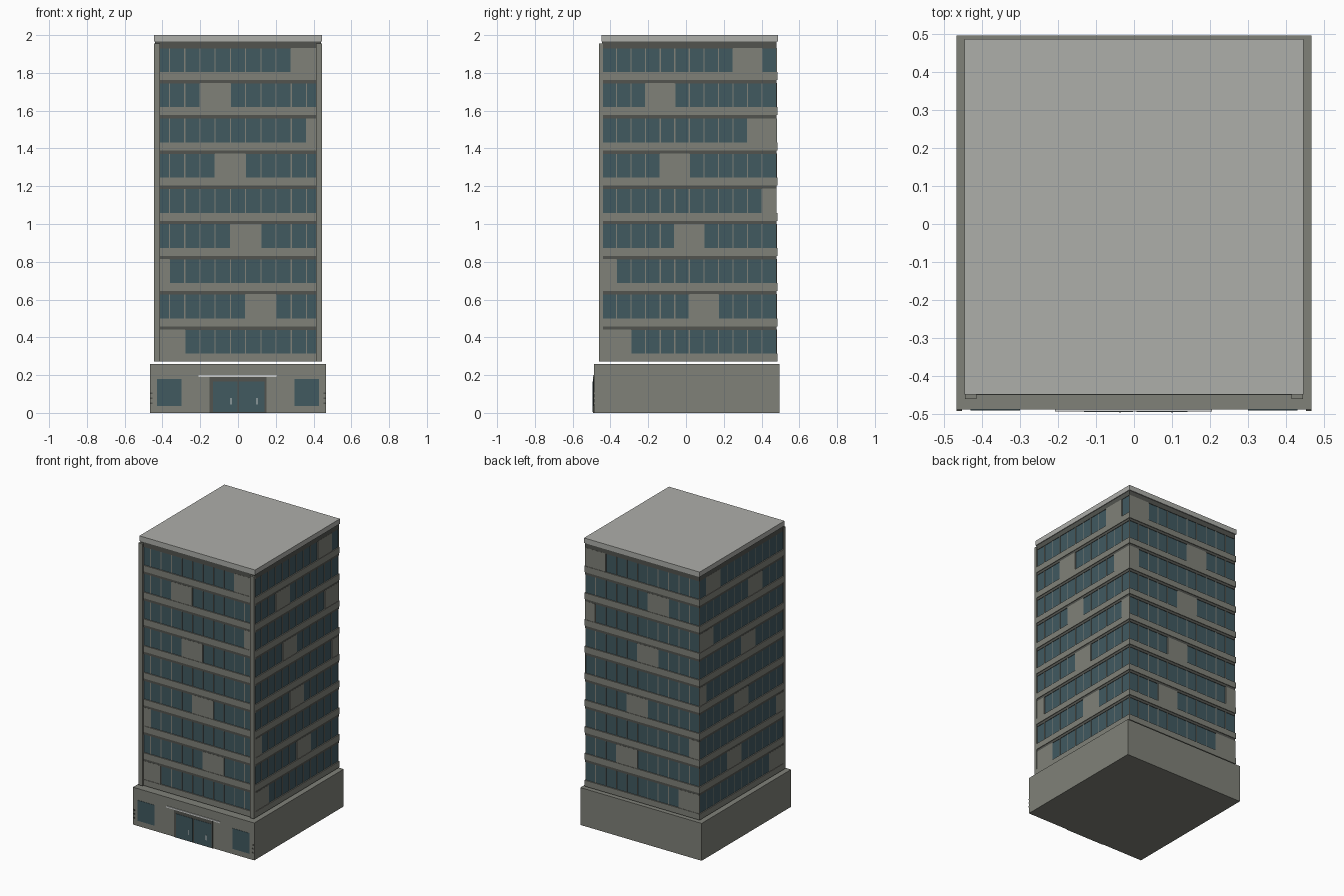
import bpy, bmesh

if "Cube" in bpy.data.objects:
    bpy.data.objects.remove(bpy.data.objects["Cube"])

def material(name, rgb):
    m = bpy.data.materials.new(name)
    m.diffuse_color = (*rgb, 1)
    m.use_nodes = True
    m.node_tree.nodes["Principled BSDF"].inputs["Base Color"].default_value = m.diffuse_color
    return m

CONCRETE = material("concrete grey", (0.215, 0.22, 0.19))
ROOF = material("roof light grey", (0.42, 0.425, 0.40))
GLASS = material("blue glass", (0.052, 0.10, 0.118))
DARK = material("dark grey trim", (0.085, 0.088, 0.078))
WHITE = material("pale metal", (0.62, 0.63, 0.62))

def boxes(name, mat, items):
    """One object made of boxes, each (x0, x1, y0, y1, z0, z1)."""
    bm = bmesh.new()
    for x0, x1, y0, y1, z0, z1 in items:
        vs = bmesh.ops.create_cube(bm, size=1)["verts"]
        for v in vs:
            v.co = (x1 if v.co.x > 0 else x0,
                    y1 if v.co.y > 0 else y0,
                    z1 if v.co.z > 0 else z0)
    me = bpy.data.meshes.new(name)
    bm.to_mesh(me)
    bm.free()
    me.materials.append(mat)
    ob = bpy.data.objects.new(name, me)
    bpy.context.collection.objects.link(ob)
    return ob

# Tower dimensions
HX, Y0, Y1 = 0.437, -0.443, 0.477      # glass planes
Z0, PITCH, FLOORS = 0.272, 0.1863, 9
SILL, HEAD = 0.042, 0.168              # window bottom and top within a floor
NX, NY = 11, 12                        # window bays per face
BX, BY = 2 * 0.443 / NX, 0.925 / NY
YS = -0.445                            # start of the side bays

def around(d, z0, z1):
    """Solid storey slab standing d proud of the glass."""
    return (-HX - d, HX + d, Y0 - d, Y1 + d, z0, z1)

def on_x_faces(a, b, d, z0, z1):
    """Plates on the front and back, spanning x = a..b."""
    a, b = max(a, -HX - d), min(b, HX + d)
    return [(a, b, Y0 - d, Y0 + 0.001, z0, z1), (a, b, Y1 - 0.001, Y1 + d, z0, z1)]

def on_y_faces(a, b, d, z0, z1):
    """Plates on the left and right, spanning y = a..b."""
    a, b = max(a, Y0 - d), min(b, Y1 + d)
    return [(-HX - d, -HX + 0.001, a, b, z0, z1), (HX - 0.001, HX + d, a, b, z0, z1)]

# Ground floor block
boxes("base_block", CONCRETE, [(-0.467, 0.467, -0.488, 0.495, 0, 0.26)])
boxes("base_windows", GLASS, [(s - 0.065, s + 0.065, -0.490, -0.485, 0.037, 0.18)
                              for s in (-0.365, 0.365)])

# Entrance
boxes("door_frame", DARK, [(-0.15, 0.15, -0.492, -0.485, 0, 0.19)])
boxes("door_leaves", GLASS, [(-0.132, -0.003, -0.494, -0.486, 0.004, 0.167),
                             (0.006, 0.14, -0.494, -0.486, 0.004, 0.167)])
boxes("door_handles", WHITE, [(x - 0.003, x + 0.003, -0.495, -0.49, 0.045, 0.08)
                              for x in (-0.037, 0.1)])
boxes("door_canopy", WHITE, [(-0.208, 0.205, -0.493, -0.485, 0.19, 0.2)])
boxes("corner_vents", DARK, [(s * 0.459 - 0.007, s * 0.459 + 0.007, -0.491, -0.485, z, z + 0.008)
                             for s in (-1, 1) for z in (0.046, 0.074, 0.1)])

# Glass core of the tower
boxes("window_glass", GLASS, [(-HX, HX, Y0, Y1, Z0 + 0.002, 1.96)])

# Storey bands with the dark strip under each
floor_z = [Z0 + i * PITCH for i in range(FLOORS)]
boxes("floor_bands", CONCRETE, [around(0.007, z, z + SILL) for z in floor_z])
boxes("window_heads", DARK, [around(0.003, z + HEAD, z + PITCH) for z in floor_z[:-1]]
      + [around(0.003, floor_z[-1] + HEAD, 1.965)])

# Mullions between the bays
mullions = []
for z in floor_z:
    for k in range(NX + 1):
        x = -0.443 + k * BX
        mullions += on_x_faces(x - 0.003, x + 0.003, 0.002, z + SILL, z + HEAD)
    for k in range(NY + 1):
        y = YS + k * BY
        mullions += on_y_faces(y - 0.003, y + 0.003, 0.002, z + SILL, z + HEAD)
boxes("mullions", CONCRETE, mullions)

# Blank wall panels: (first bay, number of bays) for each floor
front_blanks = [(0, 2), (6, 2), (0, 1), (5, 2), None, (4, 2), (10, 1), (3, 2), (9, 2)]
side_blanks = [(0, 2), (6, 2), (0, 1), (5, 2), (11, 1), (4, 2), (10, 2), (3, 2), (9, 2)]
panels = []
for z, fb, sb in zip(floor_z, front_blanks, side_blanks):
    if fb:
        a = -0.443 + fb[0] * BX
        panels += on_x_faces(a, a + fb[1] * BX, 0.004, z + SILL, z + HEAD + 0.002)
    a = YS + sb[0] * BY
    panels += on_y_faces(a, a + sb[1] * BY, 0.004, z + SILL, z + HEAD + 0.002)
boxes("blank_panels", CONCRETE, panels)

# Front corner columns
boxes("front_columns", CONCRETE, [(s * 0.429 - 0.0155, s * 0.429 + 0.0155, -0.46, -0.44, Z0, 1.956)
                                  for s in (-1, 1)])

# Roof slab
boxes("roof_slab", ROOF, [(-0.445, 0.445, -0.448, 0.486, 1.965, 2.0)])
